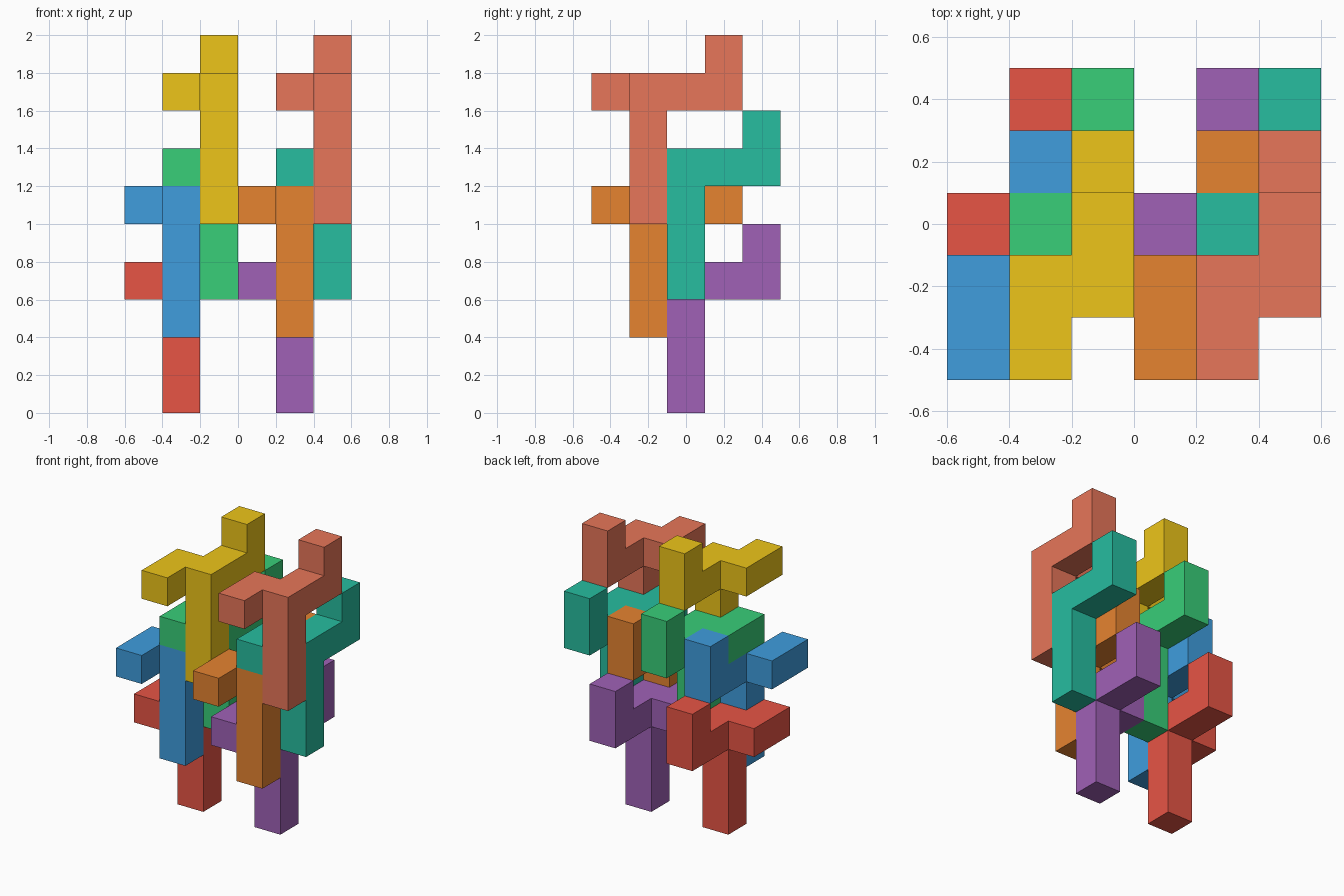
import bpy, bmesh
from mathutils import Vector

if "Cube" in bpy.data.objects:
    bpy.data.objects.remove(bpy.data.objects["Cube"])

U = 0.2  # edge of one cube cell

# One interlocking piece as cells: column, hooked front arm, back arm with raised tip
CELLS = {(0, 0, k) for k in range(4)} | {
    (-1, 0, 3), (-1, -1, 3), (0, 1, 3), (0, 2, 3), (0, 2, 4)}


def piece_mesh():
    """Outer skin of the cells, coplanar faces merged."""
    bm = bmesh.new()
    for c in CELLS:
        for axis in range(3):
            for s in (-1, 1):
                n = [0, 0, 0]
                n[axis] = s
                if tuple(a + b for a, b in zip(c, n)) in CELLS:
                    continue
                a, b = (axis + 1) % 3, (axis + 2) % 3
                corners = []
                for da, db in ((-1, -1), (1, -1), (1, 1), (-1, 1)):
                    p = Vector(c) + Vector(n) / 2
                    p[a] += da / 2
                    p[b] += db / 2
                    corners.append(bm.verts.new(p * U))
                bm.faces.new(corners if s > 0 else corners[::-1])
    bmesh.ops.remove_doubles(bm, verts=bm.verts, dist=1e-4)
    bmesh.ops.dissolve_limit(bm, angle_limit=0.01, verts=bm.verts, edges=bm.edges)
    bmesh.ops.recalc_face_normals(bm, faces=bm.faces)
    me = bpy.data.meshes.new("piece")
    bm.to_mesh(me)
    bm.free()
    return me


base = piece_mesh()

# Column foot of each level in the left stack; the right stack is 3 cells over
LEVELS = [(-1.5, 0, 0.5), (-1.5, -1, 2.5), (-0.5, 0, 3.5), (-0.5, -1, 5.5)]
STACKS = {
    "left": (0, [("red", (0.80, 0.09, 0.06)), ("blue", (0.05, 0.34, 0.73)),
                 ("green", (0.04, 0.62, 0.19)), ("yellow", (0.85, 0.56, 0.01))]),
    "right": (3, [("purple", (0.35, 0.12, 0.47)), ("orange", (0.79, 0.23, 0.03)),
                  ("teal", (0.02, 0.51, 0.35)), ("salmon", (0.80, 0.18, 0.10))]),
}

for side, (dx, colours) in STACKS.items():
    for (x, y, z), (name, rgb) in zip(LEVELS, colours):
        me = base.copy()
        mat = bpy.data.materials.new(name)
        mat.diffuse_color = (*rgb, 1)
        mat.use_nodes = True
        mat.node_tree.nodes["Principled BSDF"].inputs["Base Color"].default_value = mat.diffuse_color
        me.materials.append(mat)
        ob = bpy.data.objects.new(f"{side}_{name}_piece", me)
        ob.location = Vector((x + dx, y, z)) * U
        bpy.context.collection.objects.link(ob)

bpy.data.meshes.remove(base)
